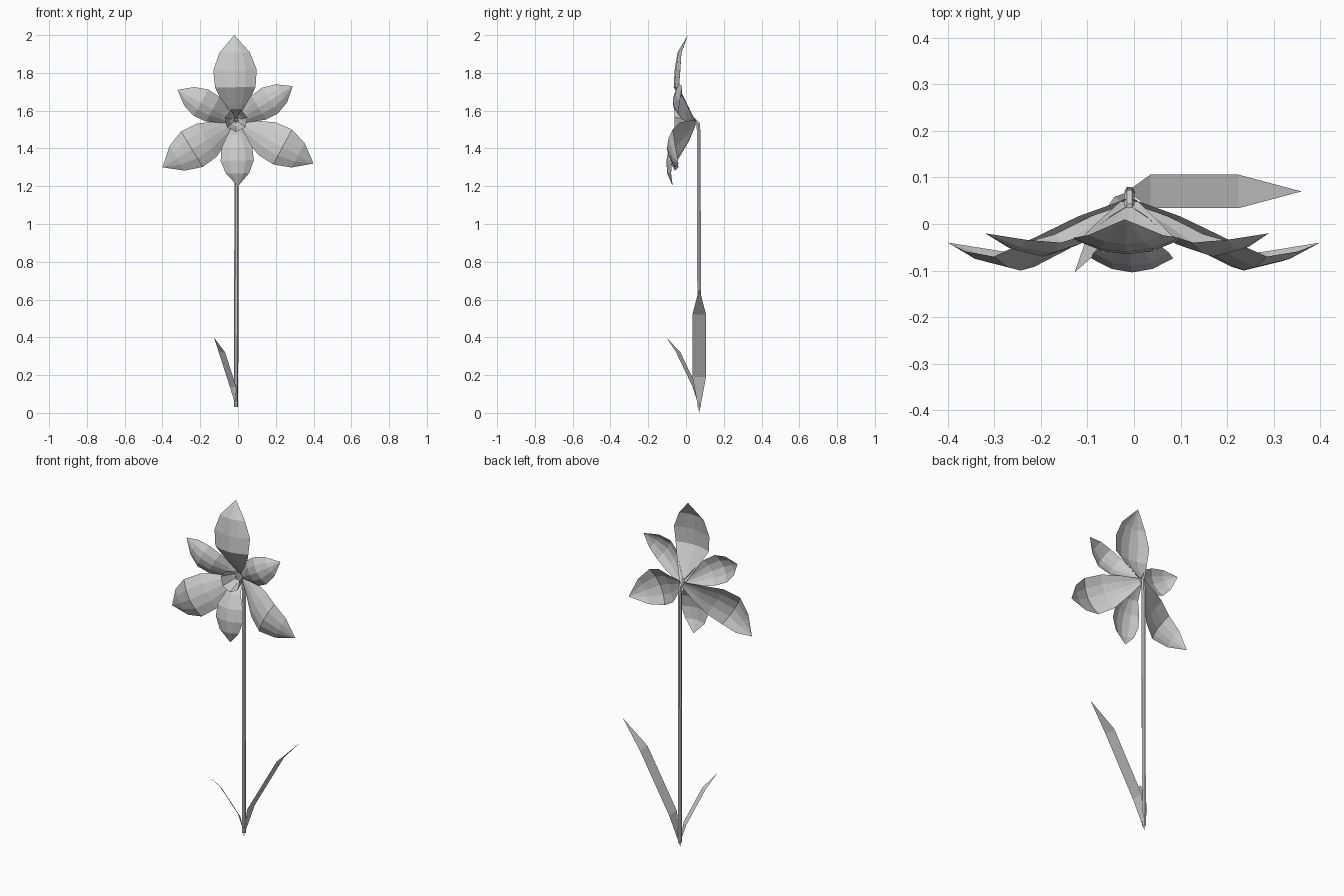
import bpy, math
from mathutils import Vector

cube = bpy.data.objects.get("Cube")
if cube:
    bpy.data.objects.remove(cube, do_unlink=True)

grey = bpy.data.materials.new("pale_grey")
grey.use_nodes = True
grey.diffuse_color = (0.6, 0.6, 0.6, 1)
bsdf = next(n for n in grey.node_tree.nodes if n.type == 'BSDF_PRINCIPLED')
bsdf.inputs["Base Color"].default_value = (0.6, 0.6, 0.6, 1)
bsdf.inputs["Roughness"].default_value = 0.8


def loft(name, rows, closed=False):
    """Skin equal-length rows of points with quads."""
    n = len(rows[0])
    verts = [p for row in rows for p in row]
    faces = []
    for r in range(len(rows) - 1):
        for c in range(n if closed else n - 1):
            d = (c + 1) % n
            faces.append((r * n + c, r * n + d, (r + 1) * n + d, (r + 1) * n + c))
    mesh = bpy.data.meshes.new(name)
    mesh.from_pydata(verts, [], faces)
    mesh.materials.append(grey)
    obj = bpy.data.objects.new(name, mesh)
    bpy.context.collection.objects.link(obj)
    # weld the pointed ends
    bpy.context.view_layer.objects.active = obj
    obj.select_set(True)
    bpy.ops.object.mode_set(mode='EDIT')
    bpy.ops.mesh.select_all(action='SELECT')
    bpy.ops.mesh.remove_doubles(threshold=0.0005)
    bpy.ops.object.mode_set(mode='OBJECT')
    obj.select_set(False)
    return obj


# Petals: cupped blades arching forward, then curling back at the tip
HEART = Vector((-0.01, 0, 1.54))
WIDTHS = (0.12, 0.55, 0.93, 1.0, 0.7, 0)


def petal(name, tip_x, tip_z, half_width, depths):
    along = Vector((tip_x, 0, tip_z)) - HEART
    side = Vector((along.z, 0, -along.x)).normalized()
    rows = []
    for i, (w, y) in enumerate(zip(WIDTHS, depths)):
        mid = HEART + along * (i / 5)
        rows.append([mid + side * (half_width * w * s)
                     + Vector((0, y + 0.03 * w * s * s, 0))
                     for s in (-1, -0.5, 0, 0.5, 1)])
    loft(name, rows)


LOWER = (0.05, 0, -0.06, -0.1, -0.08, -0.04)
UPPER = (0.04, 0, -0.05, -0.07, -0.055, -0.02)
petal("top_petal", -0.02, 2.0, 0.115, (0.05, -0.01, -0.065, -0.06, -0.045, 0.01))
petal("lower_left_petal", 0.40, 1.32, 0.105, LOWER)
petal("lower_right_petal", -0.40, 1.30, 0.11, LOWER)
petal("upper_left_petal", 0.29, 1.73, 0.08, UPPER)
petal("upper_right_petal", -0.32, 1.71, 0.08, UPPER)
petal("bottom_petal", 0, 1.20, 0.088, (0.04, -0.05, -0.09, -0.104, -0.1, -0.07))


# Central cup: open faceted funnel facing forward
def ring(y, radius, sides=7):
    return [Vector((-0.01 + radius * math.sin(k * math.tau / sides), y,
                    1.55 - radius * math.cos(k * math.tau / sides)))
            for k in range(sides)]


loft("flower_cup", [ring(0.05, 0), ring(0.01, 0.035), ring(-0.06, 0.062)], True)

# Stem: slim tube that hooks forward into the flower
path = [Vector(p) for p in ((-0.01, 0.07, 0.03), (-0.008, 0.068, 1.48),
                            (-0.01, 0.064, 1.53), (-0.01, 0.04, 1.555),
                            (-0.01, 0.0, 1.55))]
rows = []
for i, p in enumerate(path):
    t = (path[min(i + 1, len(path) - 1)] - path[max(i - 1, 0)]).normalized()
    u = Vector((1, 0, 0))
    v = t.cross(u).normalized()
    rows.append([p + 0.011 * (math.cos(a) * u + math.sin(a) * v)
                 for a in (k * math.tau / 6 for k in range(6))])
loft("stem", rows, True)


# Leaves: flat bent strips, pointed at both ends
def leaf(name, base, angle, scale):
    out = Vector((math.cos(angle), math.sin(angle), 0))
    side = Vector((-out.y, out.x, 0))
    profile = ((0, 0, 0), (0.05, 0.19, 0.036), (0.24, 0.52, 0.036), (0.375, 0.66, 0))
    loft(name, [[Vector(base) + scale * (out * d + Vector((0, 0, h)) + side * w * s)
                 for s in (-1, 1)] for d, h, w in profile])


leaf("large_leaf", (-0.015, 0.07, 0), 0, 1)
leaf("small_leaf", (-0.01, 0.07, 0.03), math.atan2(-0.17, -0.115), 0.56)
